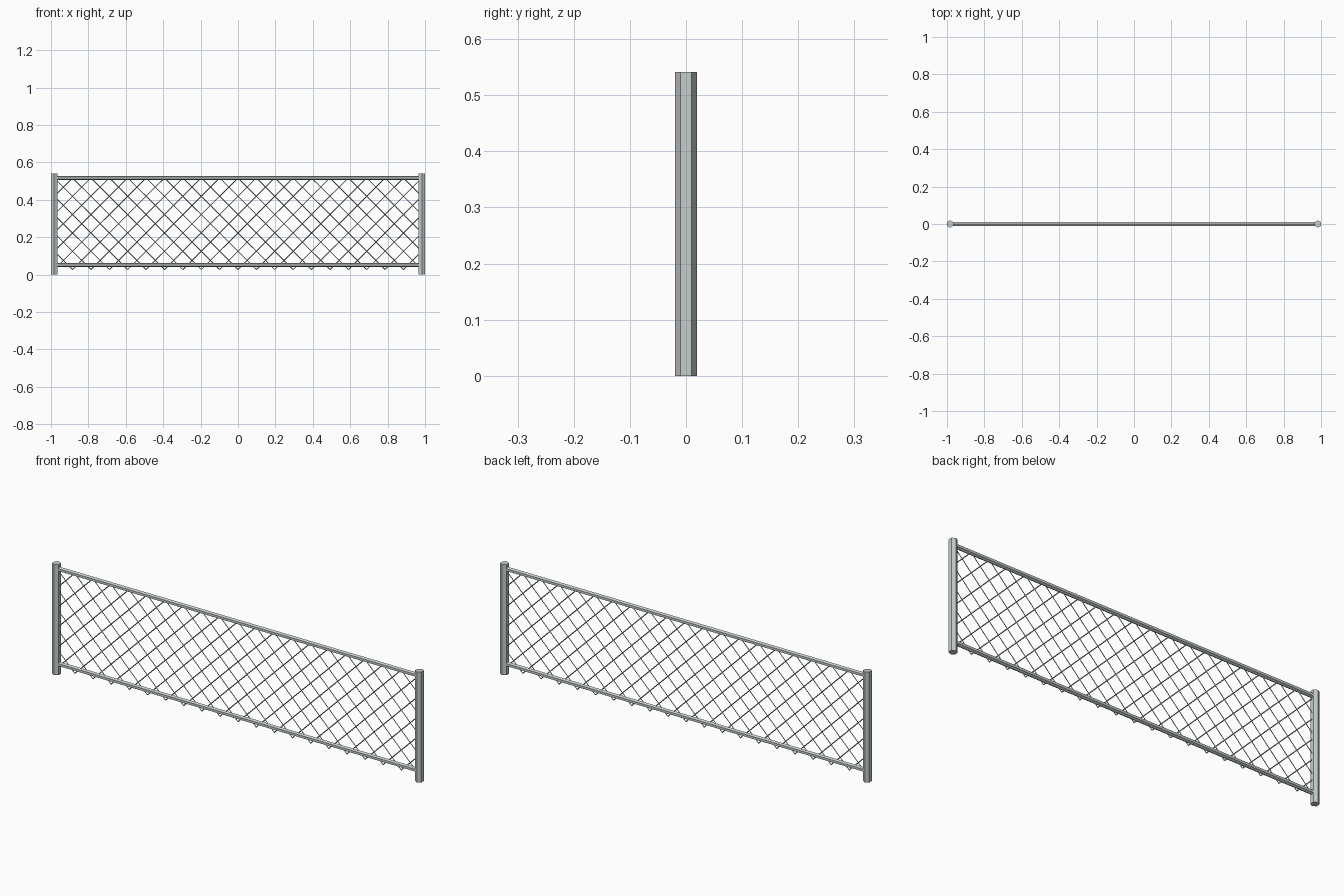
import bpy, bmesh, math
from mathutils import Vector, Matrix

if "Cube" in bpy.data.objects:
    bpy.data.objects.remove(bpy.data.objects["Cube"])

POST_X = 0.983          # post centre line
POST_R = 0.0195
Z0, Z1 = 0.027, 0.517   # mesh bottom and top
COLS, ROWS = 20, 5

steel = bpy.data.materials.new("galvanised_steel")
steel.diffuse_color = (0.56, 0.61, 0.60, 1)
steel.use_nodes = True
steel.node_tree.nodes["Principled BSDF"].inputs["Base Color"].default_value = steel.diffuse_color


def bar(bm, a, b, r, sides):
    """Prism of given side count from a to b."""
    a, b = Vector(a), Vector(b)
    d = b - a
    m = Matrix.Translation((a + b) / 2) @ d.to_track_quat('Z', 'Y').to_matrix().to_4x4()
    bmesh.ops.create_cone(bm, cap_ends=True, segments=sides, radius1=r, radius2=r,
                          depth=d.length, matrix=m)


def make(name, bars):
    bm = bmesh.new()
    for args in bars:
        bar(bm, *args)
    me = bpy.data.meshes.new(name)
    bm.to_mesh(me)
    bm.free()
    me.materials.append(steel)
    ob = bpy.data.objects.new(name, me)
    bpy.context.collection.objects.link(ob)
    return ob


# Hexagonal end posts, corners along y and flat faces towards +-x
for name, s in (("left_post", -1), ("right_post", 1)):
    post = make(name, [((0, 0, 0), (0, 0, 0.541), POST_R, 6)])
    co = [v.co for v in post.data.vertices]
    if max(c.x for c in co) > max(c.y for c in co):
        post.data.transform(Matrix.Rotation(math.pi / 6, 4, 'Z'))
    post.location.x = s * POST_X

# Horizontal rails
for name, z in (("top_rail", 0.516), ("bottom_rail", 0.051)):
    make(name, [((-POST_X, 0, z), (POST_X, 0, z), 0.0115, 6)])

# Chain-link mesh: crossing diagonals, clipped at the posts
px = 2 * POST_X / COLS
slope = (Z1 - Z0) / (ROWS * px)
wires = []
for i in range(-ROWS + 1, COLS):
    xa = -POST_X + i * px
    lo, hi = max(xa, -POST_X), min(xa + ROWS * px, POST_X)
    za, zb = Z0 + (lo - xa) * slope, Z0 + (hi - xa) * slope
    for s in (1, -1):
        wires.append(((s * lo, 0, za), (s * hi, 0, zb), 0.0025, 4))
make("wire_mesh", wires)
